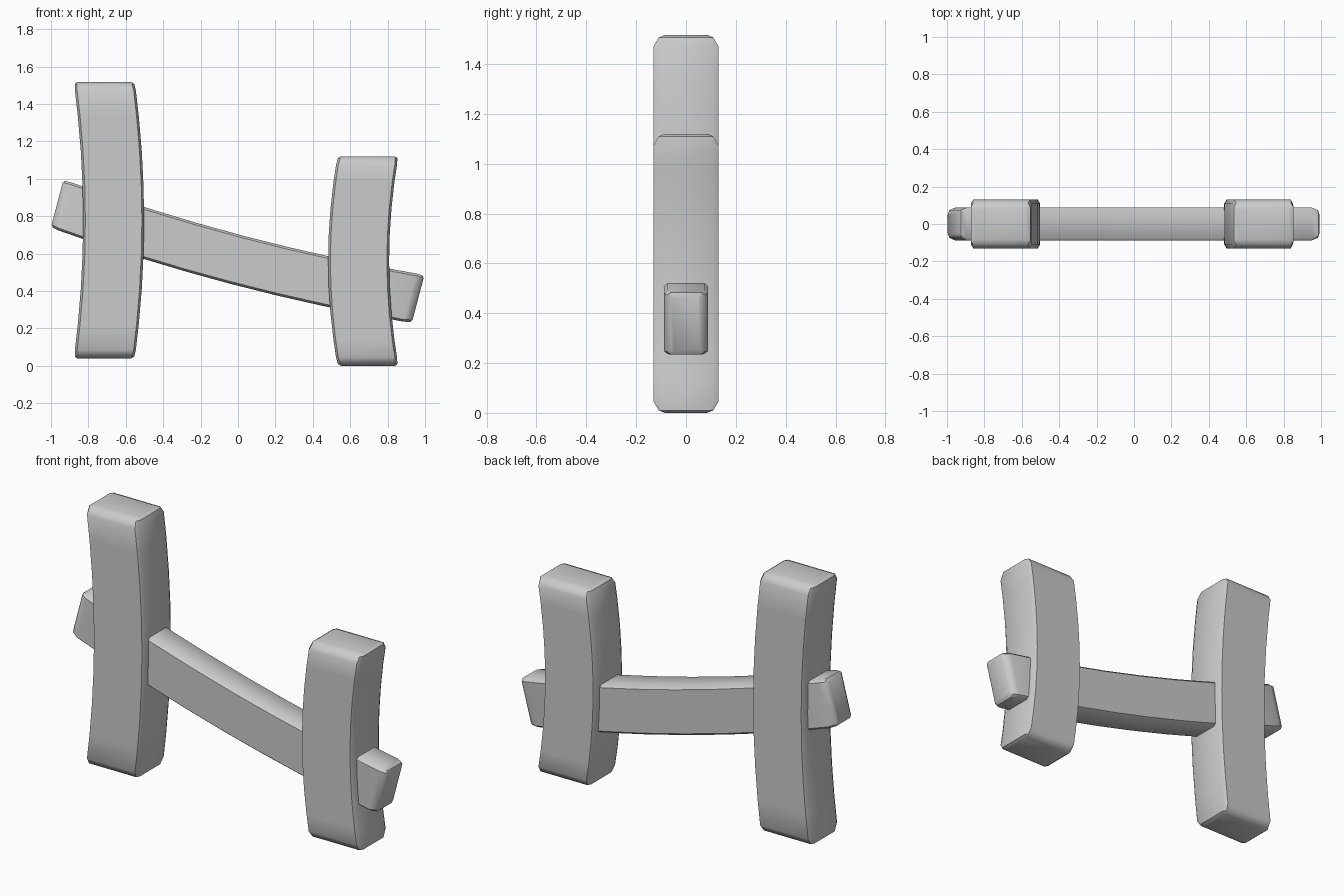
import bpy, bmesh, math
from mathutils import Vector

cube = bpy.data.objects.get("Cube")
if cube:
    bpy.data.objects.remove(cube, do_unlink=True)

grey = bpy.data.materials.new("plain grey")
grey.use_nodes = True
colour = (0.6, 0.6, 0.6, 1)
grey.diffuse_color = colour
grey.node_tree.nodes["Principled BSDF"].inputs["Base Color"].default_value = colour


def section(half_w, half_d):
    """Rectangle with narrow chamfered corners, counter-clockwise."""
    cw, cd = min(0.012, half_w / 4), min(0.022, half_d / 6)
    quarter = [(half_w, half_d - cd), (half_w - cw, half_d)]
    pts = []
    for sx, sy in ((1, 1), (-1, 1), (-1, -1), (1, -1)):
        corner = quarter if sx * sy > 0 else quarter[::-1]
        pts += [(sx * a, sy * b) for a, b in corner]
    return pts


def bent_beam(name, start, end, half_w, half_d, bend, segments=8):
    """Loft a chamfered section along a gently bowed line in the XZ plane."""
    start, end = Vector((start[0], 0, start[1])), Vector((end[0], 0, end[1]))
    length = (end - start).length
    along = (end - start).normalized()
    side = Vector((along.z, 0, -along.x))
    deep = Vector((0, 1, 0))

    # Rounded ends: distance from the tip, width inset, depth inset
    tips = [(0.0, 0.018, half_d * 0.35), (0.010, 0.004, half_d * 0.16), (0.045, 0, 0)]
    body = [length * i / segments for i in range(1, segments)]
    rings = tips + [(s, 0, 0) for s in body]
    rings += [(length - s, w, d) for s, w, d in reversed(tips)]

    bm = bmesh.new()
    loops = []
    for s, inset_w, inset_d in rings:
        u = 2 * s / length - 1
        centre = start + along * s + side * bend * (1 - u * u)
        loops.append([bm.verts.new(centre + side * a + deep * b)
                      for a, b in section(half_w - inset_w, half_d - inset_d)])
    for low, high in zip(loops, loops[1:]):
        for i in range(len(low)):
            j = (i + 1) % len(low)
            bm.faces.new((low[i], low[j], high[j], high[i]))
    bm.faces.new(loops[0][::-1])
    bm.faces.new(loops[-1])
    bmesh.ops.recalc_face_normals(bm, faces=bm.faces)
    mesh = bpy.data.meshes.new(name)
    bm.to_mesh(mesh)
    bm.free()
    mesh.materials.append(grey)

    obj = bpy.data.objects.new(name, mesh)
    bpy.context.collection.objects.link(obj)
    bpy.ops.object.select_all(action="DESELECT")
    obj.select_set(True)
    bpy.context.view_layer.objects.active = obj
    bpy.ops.object.shade_smooth_by_angle(angle=math.radians(40))
    return obj


# Two upright posts bowed towards each other
bent_beam("tall_post", (-0.715, 0.04), (-0.715, 1.517), 0.163, 0.13, 0.05)
bent_beam("short_post", (0.695, 0.0), (0.695, 1.12), 0.163, 0.13, -0.05)

# Sagging rail running through both posts
bent_beam("cross_rail", (-0.967, 0.867), (0.963, 0.357), 0.133, 0.088, -0.0, 8).name = "cross_rail"
rail = bpy.data.objects["cross_rail"]
bpy.data.objects.remove(rail, do_unlink=True)
bent_beam("cross_rail", (-0.967, 0.867), (0.963, 0.357), 0.133, 0.088, 0.045)
